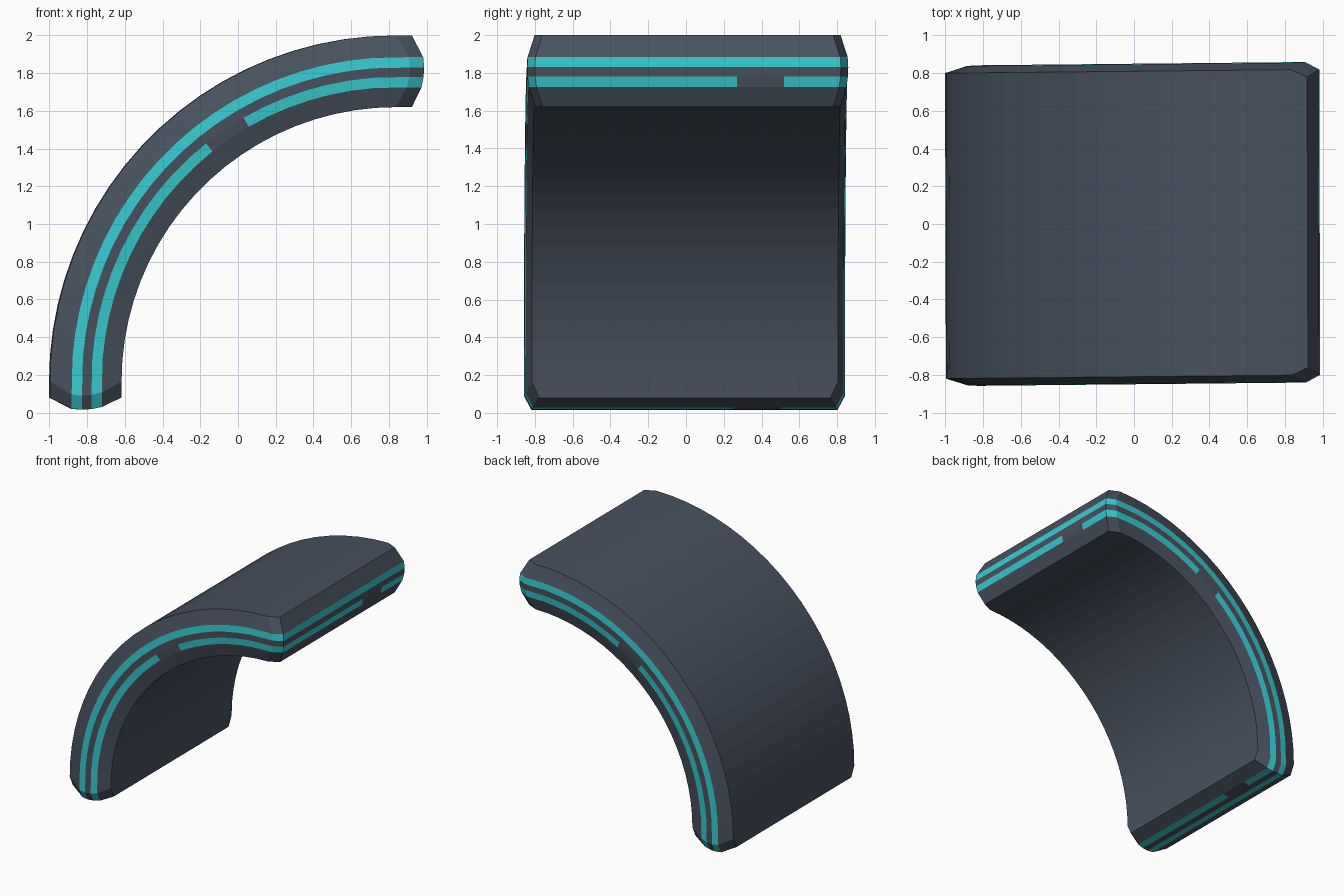
import bpy, bmesh
from math import sin, cos, radians

if "Cube" in bpy.data.objects:
    bpy.data.objects.remove(bpy.data.objects["Cube"])

C = 0.835            # arc centre is (C, 1 - C)
R_IN = 0.62 + C      # inner radius
N = 21               # arc segments
GAP_K = (12, 13)     # arc segments left blank in the inner stripe
END_GAP = (0.26, 0.51)
# edge profile from inner to outer face: (thickness, bulge 0..1)
PROFILE = [(0, 0), (0.105, 0.78), (0.16, 0.95), (0.21, 1), (0.265, 0.92), (0.38, 0)]


def material(name, rgb):
    m = bpy.data.materials.new(name)
    m.diffuse_color = (*rgb, 1)
    m.use_nodes = True
    m.node_tree.nodes["Principled BSDF"].inputs["Base Color"].default_value = m.diffuse_color
    return m


def place(theta, ext, y, t):
    """Point at arc angle (degrees), extended straight past the end by ext."""
    a, r = radians(theta), R_IN + t
    x = C - r * cos(a) + ext * sin(a)
    z = 1 - C + r * sin(a) + ext * cos(a)
    if theta == 0:
        z = 1 - C - ext
    return (x - 0.003 * y, y + 0.01 * x, z)


def ring(t, b):
    """Chamfered panel outline at one depth of the edge profile."""
    half, corner = 0.81 + 0.04 * b, 0.77 + 0.04 * b
    tip, start = 0.085 + 0.065 * b, 0.075 * b
    ys = [-corner, *END_GAP, corner]
    side = [(90 * k / N, start if k in (0, N) else 0) for k in range(N + 1)]
    pts = [(th, e, -half) for th, e in side]
    pts += [(90, tip, y) for y in ys]
    pts += [(th, e, half) for th, e in reversed(side)]
    pts += [(0, tip, y) for y in reversed(ys)]
    return [place(th, e, y, t) for th, e, y in pts]


bm = bmesh.new()
rings = [[bm.verts.new(p) for p in ring(t, b)] for t, b in PROFILE]
M = len(rings[0])
S = N + 1                                  # points per long side

# blank segments of the inner stripe around the outline
blank = set(GAP_K) | {S + 1}
blank |= {S + 4 + (N - 1 - k) for k in GAP_K} | {2 * S + 4 + 1}

# rounded rim with two stripes
for j in range(len(rings) - 1):
    for i in range(M):
        n = (i + 1) % M
        f = bm.faces.new((rings[j][i], rings[j][n], rings[j + 1][n], rings[j + 1][i]))
        if j == 3 or (j == 1 and i not in blank):
            f.material_index = 1

# inner and outer curved faces
for r in (rings[0], rings[-1]):
    back = S + 4
    for k in range(N):
        bm.faces.new((r[k], r[k + 1], r[back + N - k - 1], r[back + N - k]))
    bm.faces.new(r[N:back + 1])
    bm.faces.new(r[back + N:] + [r[0]])

bmesh.ops.recalc_face_normals(bm, faces=bm.faces)
mesh = bpy.data.meshes.new("curved_panel")
bm.to_mesh(mesh)
bm.free()
mesh.materials.append(material("dark_slate", (0.065, 0.083, 0.115)))
mesh.materials.append(material("cyan_stripe", (0.04, 0.6, 0.64)))
panel = bpy.data.objects.new("curved_panel", mesh)
bpy.context.collection.objects.link(panel)
